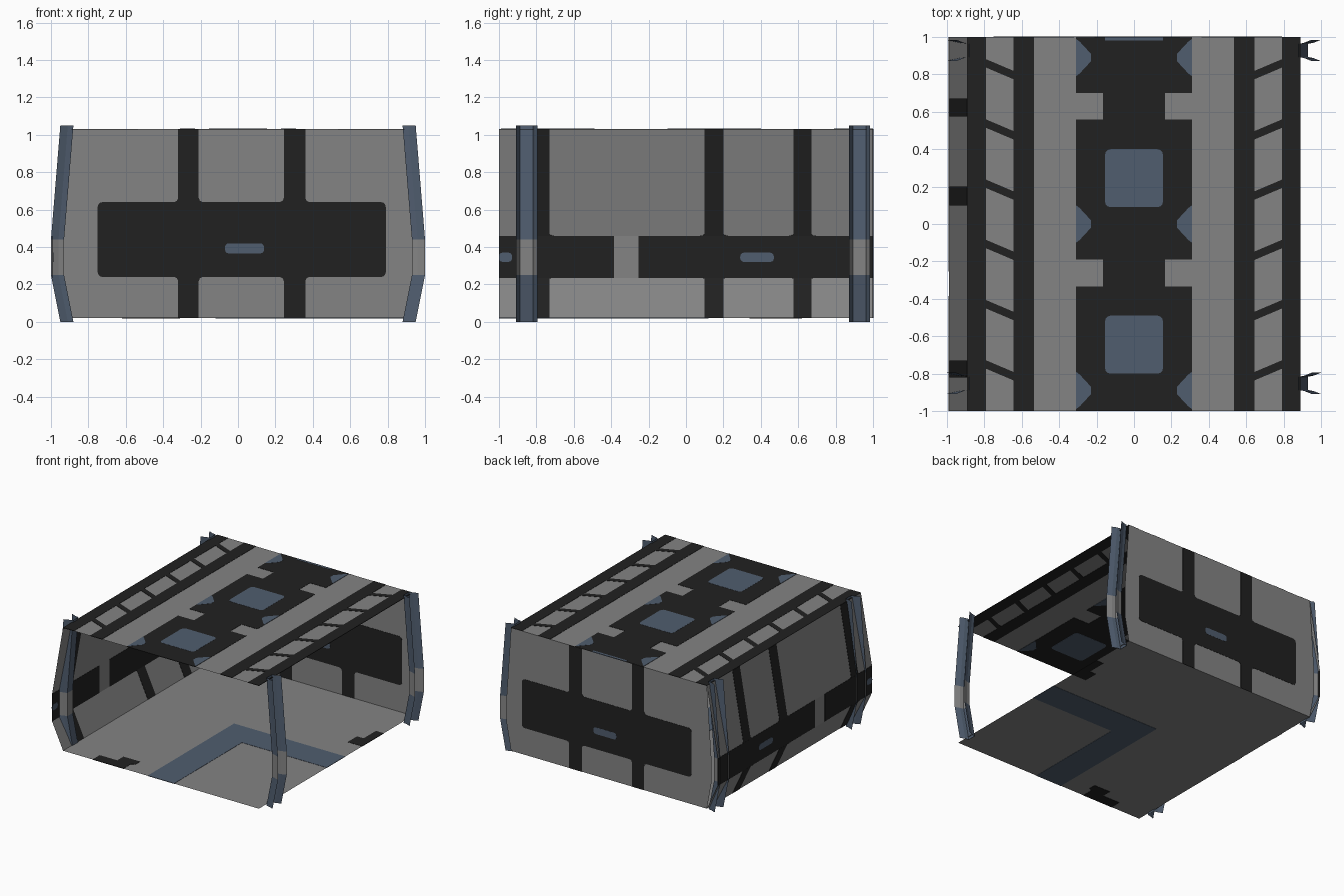
import bpy, bmesh, math
from mathutils import Vector

if "Cube" in bpy.data.objects:
    bpy.data.objects.remove(bpy.data.objects["Cube"])


def material(name, rgb):
    m = bpy.data.materials.new(name)
    m.diffuse_color = (*rgb, 1)
    m.use_nodes = True
    m.node_tree.nodes["Principled BSDF"].inputs["Base Color"].default_value = m.diffuse_color
    return m


GREY = material("panel_grey", (0.23, 0.23, 0.23))
BLACK = material("charcoal", (0.015, 0.015, 0.015))
BLUE = material("slate_blue", (0.08, 0.11, 0.158))


def finish(name, bm, mats):
    me = bpy.data.meshes.new(name)
    bm.to_mesh(me)
    bm.free()
    for m in mats:
        me.materials.append(m)
    ob = bpy.data.objects.new(name, me)
    bpy.context.collection.objects.link(ob)
    return ob


def frame(origin, u, v):
    """Return a mapping (u, v, offset) -> world for a flat sheet."""
    o, u, v = Vector(origin), Vector(u), Vector(v)
    n = u.cross(v).normalized()
    return lambda a, b, t=0: o + u * a + v * b + n * t


def sheet(name, mp, pts, mat=GREY):
    bm = bmesh.new()
    bm.faces.new([bm.verts.new(mp(*p)) for p in pts])
    return finish(name, bm, [mat])


def plates(name, mp, polys, mat, t):
    """Thin inlays that show on both sides of a sheet."""
    bm = bmesh.new()
    for pts in polys:
        lo = [bm.verts.new(mp(a, b, -t)) for a, b in pts]
        hi = [bm.verts.new(mp(a, b, t)) for a, b in pts]
        bm.faces.new(lo[::-1])
        bm.faces.new(hi)
        for i in range(len(pts)):
            j = (i + 1) % len(pts)
            bm.faces.new((lo[i], lo[j], hi[j], hi[i]))
    bmesh.ops.recalc_face_normals(bm, faces=bm.faces)
    return finish(name, bm, [mat])


def rect(x0, x1, y0, y1, r=0.0):
    if r == 0:
        return [(x0, y0), (x1, y0), (x1, y1), (x0, y1)]
    pts = []
    for cx, cy, start in ((x1 - r, y1 - r, 0), (x0 + r, y1 - r, 90),
                          (x0 + r, y0 + r, 180), (x1 - r, y0 + r, 270)):
        for k in range(4):
            a = math.radians(start + 30 * k)
            pts.append((cx + r * math.cos(a), cy + r * math.sin(a)))
    return pts


def band(x0, x1, joint, end, f=0.022):
    """Vertical band flaring where it joins a panel."""
    s = f if end > joint else -f
    return [(x0, end), (x0, joint + s), (x0 - f * .3, joint + s * .3), (x0 - f, joint),
            (x1 + f, joint), (x1 + f * .3, joint + s * .3), (x1, joint + s), (x1, end)]


def mirror(polys):
    return polys + [[(-a, b) for a, b in p][::-1] for p in polys]


W, Z0, Z1 = 0.89, 0.02, 1.03
LOW, HIGH = 0.235, 0.46

# ceiling
top = frame((0, 0, Z1), (1, 0, 0), (0, 1, 0))
sheet("ceiling", top, rect(-W, W, -1, 1))
side = [rect(-W, -0.79, -1, 1), rect(-0.645, -0.535, -1, 1)]
for i in range(6):
    y = 0.85 - 0.322 * i
    side.append([(-0.80, y - 0.01), (-0.635, y - 0.08), (-0.635, y - 0.035), (-0.80, y + 0.035)])
plates("ceiling_side_frames", top, mirror(side), BLACK, 0.002)
centre = [rect(-0.165, 0.165, -1, 1)]
for y0, y1 in ((-1, -0.335), (-0.19, 0.56), (0.70, 1)):
    centre.append(rect(-0.31, 0.31, y0, y1))
plates("ceiling_centre_frame", top, centre, BLACK, 0.002)
plates("ceiling_blue_panels", top,
       [rect(-0.155, 0.155, 0.09, 0.40, 0.03), rect(-0.155, 0.155, -0.80, -0.49, 0.03),
        rect(-0.155, 0.155, 0.98, 1)], BLUE, 0.003)
tri = [[(-0.31, y - 0.1), (-0.29, y - 0.085), (-0.23, y - 0.02), (-0.23, y + 0.02),
        (-0.29, y + 0.085), (-0.31, y + 0.1)] for y in (-0.89, 0, 0.89)]
plates("ceiling_blue_wedges", top, mirror(tri), BLUE, 0.003)

# floor with an L shaped stripe
base = frame((0, 0, Z0), (1, 0, 0), (0, 1, 0))
sheet("floor", base, rect(-W, W, -1, 1))
plates("floor_stripe", base,
       [[(-0.12, -1), (0.12, -1), (0.12, -0.12), (W, -0.12), (W, 0.12), (-0.12, 0.12)]],
       BLUE, 0.002)
plates("floor_dark_pads", base,
       [[(-0.62, -1), (-0.34, -1), (-0.34, -0.91), (-0.31, -0.89), (-0.31, -0.83),
         (-0.46, -0.83), (-0.46, -0.91), (-0.62, -0.91)],
        [(W, 0.34), (W, 0.62), (0.82, 0.62), (0.82, 0.46), (0.76, 0.46), (0.76, 0.34)]],
       BLACK, 0.002)

# back wall
back = frame((0, 1, 0), (1, 0, 0), (0, 0, 1))
B = 0.93
sheet("back_wall", back, [(-W, Z0), (W, Z0), (B, LOW), (B, HIGH), (W, Z1),
                          (-W, Z1), (-B, HIGH), (-B, LOW)])
bars = [rect(-0.75, 0.79, 0.24, 0.64, 0.025)]
for x0, x1 in ((-0.32, -0.21), (0.245, 0.36)):
    bars += [band(x0, x1, 0.64, Z1), band(x0, x1, 0.24, Z0)]
plates("back_wall_frame", back, bars, BLACK, 0.002)
plates("back_wall_slot", back, [rect(-0.07, 0.14, 0.365, 0.42, 0.022)], BLUE, 0.003)

# left wall: three flat strips folded outwards at mid height
O = -0.99
lower = frame((-W, 0, Z0), (0, 1, 0), (O + W, 0, LOW - Z0))
middle = frame((O, 0, 0), (0, 1, 0), (0, 0, 1))
upper = frame((O, 0, HIGH), (0, 1, 0), (-W - O, 0, Z1 - HIGH))
sheet("left_wall_lower", lower, rect(-1, 1, 0, 1))
sheet("left_wall_middle", middle, rect(-1, 1, LOW, HIGH))
sheet("left_wall_upper", upper, rect(-1, 1, 0, 1))
cols = ((-0.82, -0.73), (0.10, 0.20), (0.575, 0.67))
plates("left_wall_upper_bars", upper, [band(a, b, 0, 1) for a, b in cols], BLACK, 0.002)
plates("left_wall_lower_bars", lower, [band(a, b, 1, 0) for a, b in cols], BLACK, 0.002)
plates("left_wall_frame", middle,
       [rect(-1, -0.385, LOW, HIGH), rect(-0.255, 1, LOW, HIGH)], BLACK, 0.002)
plates("left_wall_slots", middle,
       [rect(0.29, 0.47, 0.32, 0.37, 0.02), rect(-1, -0.93, 0.32, 0.37, 0.02)], BLUE, 0.003)

# corner posts: bent channels open to the outside, grey in the middle
section = [(0.07, -0.057), (0.03, -0.041), (0, -0.035),
           (0, 0.035), (0.03, 0.041), (0.07, 0.057)]
levels = [(0.0, 0.88), (0.25, 0.93), (0.44, 0.93), (1.05, 0.88)]
for sx, side_name in ((-1, "left"), (1, "right")):
    for y, end_name in ((-0.852, "front"), (0.928, "back")):
        bm = bmesh.new()
        rows = [[bm.verts.new((sx * (x + a), y + b, z)) for a, b in section]
                for z, x in levels]
        for k in range(3):
            for i in range(len(section) - 1):
                f = bm.faces.new((rows[k][i], rows[k][i + 1],
                                  rows[k + 1][i + 1], rows[k + 1][i]))
                f.material_index = 1 if k == 1 else 0
        bmesh.ops.recalc_face_normals(bm, faces=bm.faces)
        finish(f"{end_name}_{side_name}_post", bm, [BLUE, GREY])
